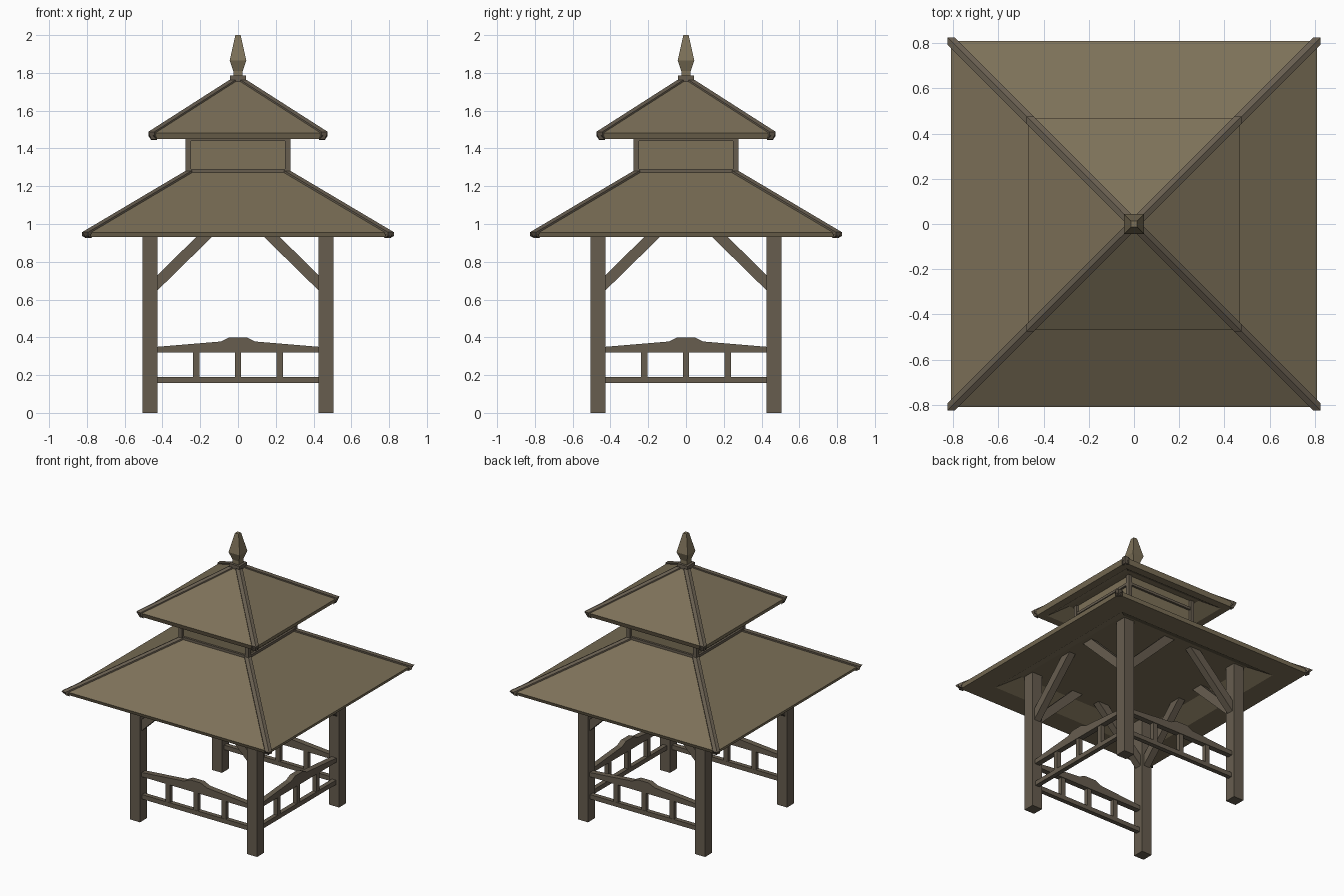
import bpy, bmesh
from math import pi
from mathutils import Matrix, Vector

if "Cube" in bpy.data.objects:
    bpy.data.objects.remove(bpy.data.objects["Cube"])


def material(name, rgb):
    m = bpy.data.materials.new(name)
    m.diffuse_color = (*rgb, 1)
    m.use_nodes = True
    m.node_tree.nodes["Principled BSDF"].inputs["Base Color"].default_value = m.diffuse_color
    return m


ROOF = material("roof_tan", (0.205, 0.165, 0.099))
WOOD = material("dark_wood", (0.135, 0.11, 0.078))


def loft(name, sections, mat, turn=0):
    """Skin matching closed sections, cap both ends, turn about z."""
    bm = bmesh.new()
    loops = [[bm.verts.new(p) for p in s] for s in sections]
    n = len(loops[0])
    for a, b in zip(loops, loops[1:]):
        for i in range(n):
            j = (i + 1) % n
            bm.faces.new((a[i], a[j], b[j], b[i]))
    bm.faces.new(loops[0])
    bm.faces.new(loops[-1])
    bm.transform(Matrix.Rotation(turn, 4, 'Z'))
    bmesh.ops.recalc_face_normals(bm, faces=bm.faces)
    me = bpy.data.meshes.new(name)
    bm.to_mesh(me)
    bm.free()
    me.materials.append(mat)
    ob = bpy.data.objects.new(name, me)
    bpy.context.collection.objects.link(ob)
    return ob


def square_loft(name, rings, mat):
    """Stack of centred squares given as (half width, z)."""
    return loft(name, [[(h, h, z), (-h, h, z), (-h, -h, z), (h, -h, z)]
                       for h, z in rings], mat)


def slab(name, profile, y, thick, mat, turn=0):
    """Extrude an x-z profile along y, centred on y."""
    return loft(name, [[(x, y + s * thick / 2, z) for x, z in profile]
                       for s in (-1, 1)], mat, turn)


def rect(x0, x1, z0, z1):
    return [(x0, z0), (x1, z0), (x1, z1), (x0, z1)]


def hip(name, stations, turn, w=0.032, t=0.02):
    """Ridge cap along a roof corner, stations are (half width, z)."""
    loft(name, [[(c, c, z), (c, c - w, z), (c, c - w, z - d),
                 (c - w, c, z - d), (c - w, c, z)]
                for c, z, d in [(*s, 0.002 if i == 0 else t)
                                for i, s in enumerate(stations)]], WOOD, turn)


# Roofs: recessed soffit, flat rim, leaning fascia, slope
square_loft("lower_roof", [(0.52, 1.0), (0.64, 0.93), (0.80, 0.93),
                           (0.81, 0.955), (0.265, 1.278)], ROOF)
square_loft("upper_roof", [(0.30, 1.515), (0.40, 1.45), (0.455, 1.45),
                           (0.468, 1.483), (0.035, 1.76)], ROOF)

# Lantern wall between the roofs
square_loft("lantern_wall", [(0.26, 1.25), (0.26, 1.52)], ROOF)

# Finial: base block, then faceted spire
square_loft("finial_base", [(0.042, 1.74), (0.042, 1.785)], WOOD)
square_loft("finial", [(0.025, 1.78), (0.025, 1.81), (0.044, 1.865),
                       (0.014, 2.0)], ROOF)

P = 0.465    # post centre line
H = 0.425    # inner face of posts
top_rail = [(-H, 0.32), (H, 0.32), (H, 0.35), (0.09, 0.378), (0.045, 0.40),
            (-0.045, 0.40), (-0.09, 0.378), (-H, 0.35)]

# Four sides: 0 front, 1 right, 2 back, 3 left (open entrance)
for k in range(4):
    a = k * pi / 2
    slab(f"post_{k}", rect(P - 0.04, P + 0.04, 0, 1.02), -P, 0.08, WOOD, a)
    hip(f"lower_hip_{k}", [(0.805, 0.927), (0.825, 0.957), (0.27, 1.286)], a)
    hip(f"upper_hip_{k}", [(0.46, 1.447), (0.475, 1.488), (0.045, 1.763)], a)
    # lantern frame
    slab(f"lantern_post_{k}", rect(0.25, 0.277, 1.26, 1.51), -0.2635, 0.027, WOOD, a)
    for part, z in (("sill", 1.272), ("head", 1.44)):
        slab(f"lantern_{part}_{k}", rect(-0.25, 0.25, z, z + 0.018),
             -0.263, 0.024, WOOD, a)
    # knee braces
    for s, side in ((-1, "left"), (1, "right")):
        brace = [(s * x, z) for x, z in
                 ((0.43, 0.645), (0.43, 0.725), (0.147, 1.005), (0.063, 1.005))]
        slab(f"brace_{side}_{k}", brace, -P, 0.05, WOOD, a)
    # railing
    if k < 3:
        slab(f"top_rail_{k}", top_rail, -P, 0.04, WOOD, a)
        slab(f"bottom_rail_{k}", rect(-H, H, 0.158, 0.19), -P, 0.032, WOOD, a)
        for i, x in enumerate((-0.222, 0, 0.222)):
            slab(f"baluster_{k}_{i}", rect(x - 0.017, x + 0.017, 0.185, 0.325),
                 -P, 0.03, WOOD, a)
